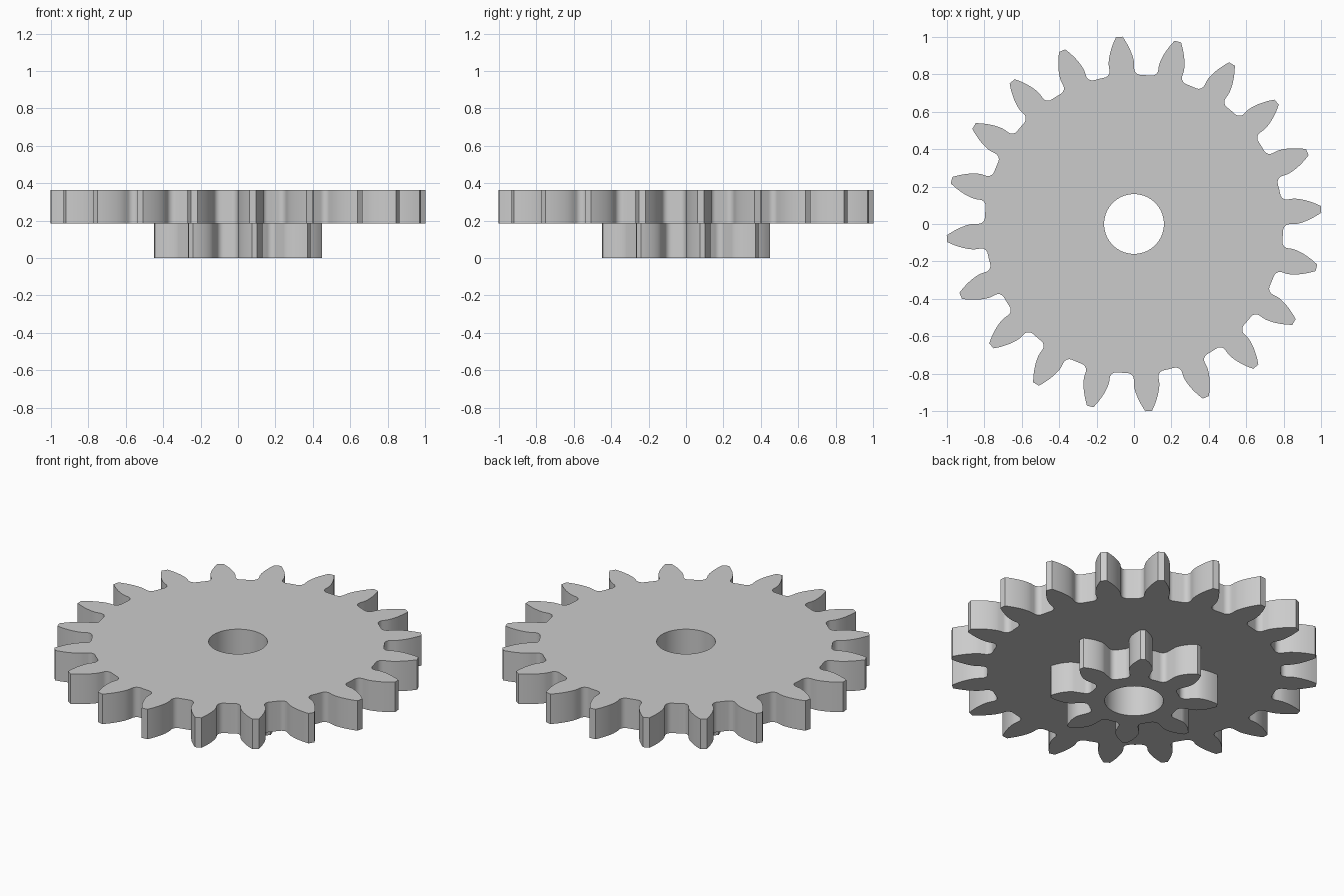
import bpy, bmesh
from math import sin, cos, tan, acos, pi, radians

cube = bpy.data.objects.get("Cube")
if cube:
    bpy.data.objects.remove(cube, do_unlink=True)

MODULE = 0.0912
PRESSURE = radians(20)
BORE = 0.16

grey = bpy.data.materials.new("plain grey")
grey.use_nodes = True
colour = (0.6, 0.6, 0.6, 1)
grey.diffuse_color = colour
grey.node_tree.nodes["Principled BSDF"].inputs["Base Color"].default_value = colour


def inv(a):
    return tan(a) - a


def polar(r, a):
    return (r * cos(a), r * sin(a))


def half_tooth(teeth, thickness):
    """One side of a tooth along +x, from tip down to the valley middle."""
    pitch_r = MODULE * teeth / 2
    base_r = pitch_r * cos(PRESSURE)
    tip_r = pitch_r + MODULE
    root_r = pitch_r - 1.25 * MODULE
    wall = thickness / pitch_r / 2 + inv(PRESSURE)
    pts = []
    # involute flank
    steps = 9
    for i in range(steps + 1):
        r = tip_r + (base_r - tip_r) * i / steps
        pts.append(polar(r, wall - inv(acos(min(1, base_r / r)))))
    # rounded fillet where the radial wall meets the root
    f = 0.38 * MODULE
    delta = math_asin(f / (root_r + f))
    cx, cy = polar(root_r + f, wall + delta)
    steps = 7
    for i in range(steps + 1):
        x, y = polar(f, wall - pi / 2 - (pi / 2 - delta) * i / steps)
        pts.append((cx + x, cy + y))
    # middle of the valley floor
    pts.append(polar(root_r, pi / teeth))
    return pts


def math_asin(v):
    return pi / 2 - acos(v)


def gear(name, teeth, thickness, phase, z0, z1):
    half = half_tooth(teeth, thickness)
    tooth = [(x, -y) for x, y in reversed(half[:-1])] + half
    outline = []
    for k in range(teeth):
        a = phase + 2 * pi * k / teeth
        outline += [(x * cos(a) - y * sin(a), x * sin(a) + y * cos(a)) for x, y in tooth]
    bore = [polar(BORE, 2 * pi * i / 64) for i in range(64)]

    # flat plate with a hole, extruded upward
    bm = bmesh.new()
    for loop in (outline, bore):
        verts = [bm.verts.new((x, y, z0)) for x, y in loop]
        for i, v in enumerate(verts):
            bm.edges.new((verts[i - 1], v))
    bmesh.ops.triangle_fill(bm, use_beauty=True, edges=bm.edges[:], normal=(0, 0, 1))
    top = bmesh.ops.extrude_face_region(bm, geom=bm.faces[:], use_keep_orig=True)
    moved = [g for g in top["geom"] if isinstance(g, bmesh.types.BMVert)]
    bmesh.ops.translate(bm, verts=moved, vec=(0, 0, z1 - z0))
    bmesh.ops.recalc_face_normals(bm, faces=bm.faces[:])

    mesh = bpy.data.meshes.new(name)
    bm.to_mesh(mesh)
    bm.free()
    mesh.materials.append(grey)
    obj = bpy.data.objects.new(name, mesh)
    bpy.context.collection.objects.link(obj)
    bpy.ops.object.select_all(action='DESELECT')
    obj.select_set(True)
    bpy.context.view_layer.objects.active = obj
    bpy.ops.object.shade_smooth_by_angle(angle=radians(30))


# each gear is turned by a quarter of its tooth pitch
gear("large_gear", 20, 0.118, radians(4.5), 0.185, 0.365)
gear("small_gear", 8, 0.126, radians(11.25), 0.0, 0.185)
